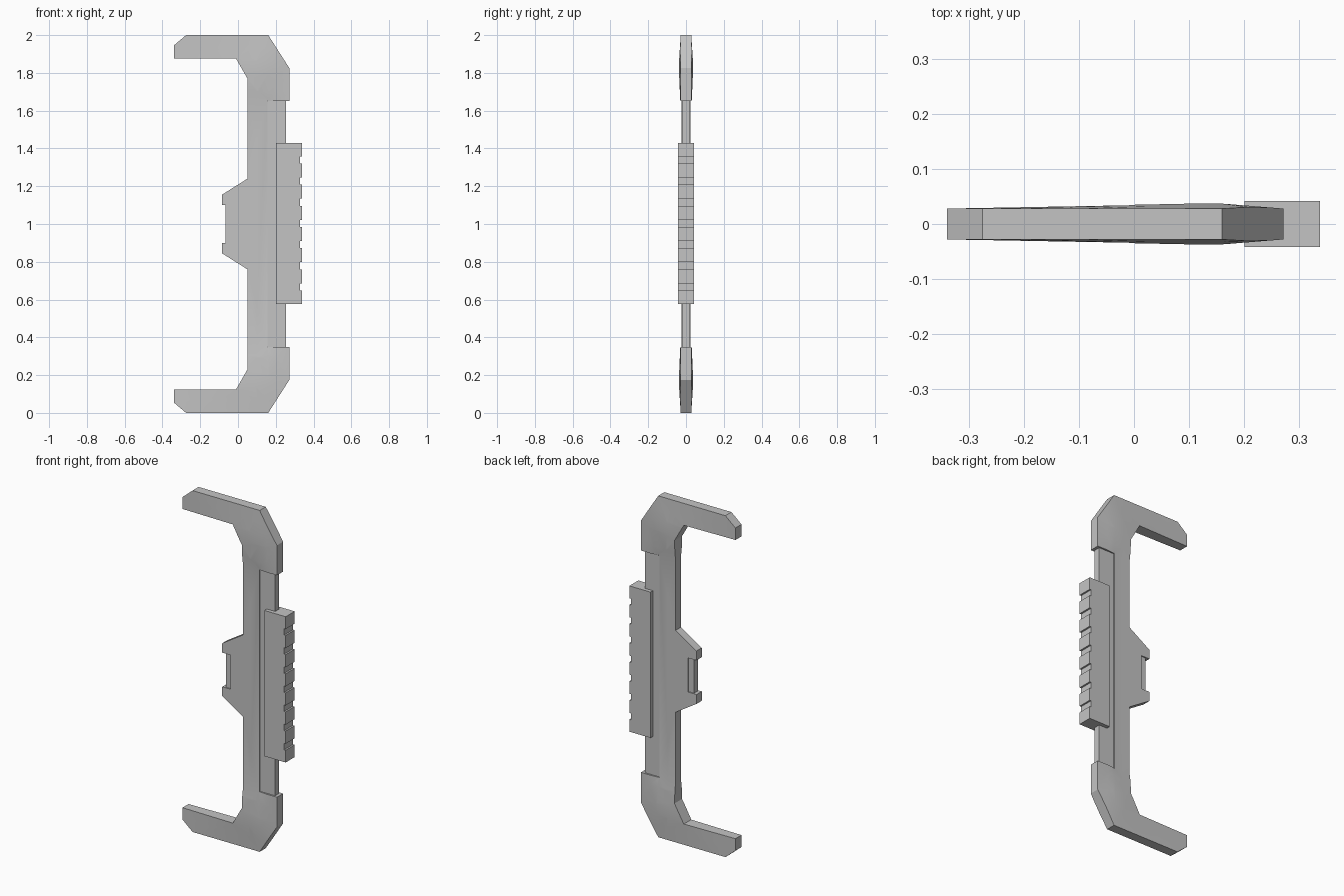
import bpy, bmesh, math

cube = bpy.data.objects.get("Cube")
if cube:
    bpy.data.objects.remove(cube, do_unlink=True)

grey = bpy.data.materials.new("mid_grey")
grey.use_nodes = True
colour = (0.55, 0.55, 0.55, 1)
grey.diffuse_color = colour
grey.node_tree.nodes["Principled BSDF"].inputs["Base Color"].default_value = colour


def plate(name, points, thickness, cuts_x=(), cuts_z=()):
    """Solid from an XZ outline; thickness(x, z) gives the half depth."""
    bm = bmesh.new()
    bm.faces.new([bm.verts.new((x, 0, z)) for x, z in points])
    bm.normal_update()
    bmesh.ops.triangulate(bm, faces=bm.faces[:])
    planes = [((c, 0, 0), (1, 0, 0)) for c in cuts_x] + [((0, 0, c), (0, 0, 1)) for c in cuts_z]
    for co, no in planes:
        bmesh.ops.bisect_plane(bm, geom=bm.verts[:] + bm.edges[:] + bm.faces[:],
                               plane_co=co, plane_no=no, dist=0.0005)
    front = bm.verts[:]
    ext = bmesh.ops.extrude_face_region(bm, geom=bm.faces[:], use_keep_orig=True)
    back = [g for g in ext["geom"] if isinstance(g, bmesh.types.BMVert)]
    for verts, side in ((front, -1), (back, 1)):
        for v in verts:
            v.co.y = side * thickness(v.co.x, v.co.z)
    bmesh.ops.recalc_face_normals(bm, faces=bm.faces[:])
    mesh = bpy.data.meshes.new(name)
    bm.to_mesh(mesh)
    bm.free()
    mesh.materials.append(grey)
    obj = bpy.data.objects.new(name, mesh)
    bpy.context.collection.objects.link(obj)
    bpy.ops.object.select_all(action="DESELECT")
    obj.select_set(True)
    bpy.context.view_layer.objects.active = obj
    bpy.ops.object.shade_smooth_by_angle(angle=math.radians(25))


def rect(x0, x1, z0, z1):
    return [(x0, z0), (x1, z0), (x1, z1), (x0, z1)]


def mirrored(half):
    return half + [(x, 2 - z) for x, z in reversed(half)]


def frame_depth(x, z):
    """Slim in the middle, swelling at the two corners, even at the rim."""
    d = abs(z - 1)
    if d < 0.655 and x < 0.2:
        return 0.0245
    across = min((x + 0.34) / 0.44, (0.272 - x) / 0.11, 1)
    along = min((d - 0.6) / 0.2, (1 - d) / 0.14, 1)
    return 0.028 + 0.009 * max(across, 0) * max(along, 0)


# Bracket frame: two arms, corners, spine and the inner tab
upper = [(-0.03, 1.1), (-0.085, 1.1), (-0.085, 1.155), (0.05, 1.24), (0.05, 1.77),
         (-0.01, 1.875), (-0.34, 1.875), (-0.34, 1.945), (-0.275, 2), (0.16, 2),
         (0.272, 1.825), (0.272, 1.65), (0.155, 1.65)]
offsets = [0.65, 0.7, 0.8, 0.86, 0.93]
plate("frame", mirrored(upper), frame_depth,
      cuts_x=[-0.2, -0.1, 0, 0.1, 0.16, 0.21],
      cuts_z=[1 + s * o for o in offsets for s in (-1, 1)])

# Recessed plates in the outer edge and in the tab
plate("outer_recess_strip", rect(0.15, 0.254, 0.34, 1.66), lambda x, z: 0.019)
plate("tab_recess_plate", rect(-0.065, -0.02, 0.89, 1.11), lambda x, z: 0.018)

# Ribbed grip block with evenly spaced grooves
grip = [(0.201, 1.43), (0.201, 0.576), (0.338, 0.576)]
for i in range(-3, 4):
    z = 1.003 + i * 0.112
    grip += [(0.338, z - 0.019), (0.328, z - 0.019), (0.328, z + 0.019), (0.338, z + 0.019)]
grip.append((0.338, 1.43))
plate("ribbed_grip", grip, lambda x, z: 0.0415)
